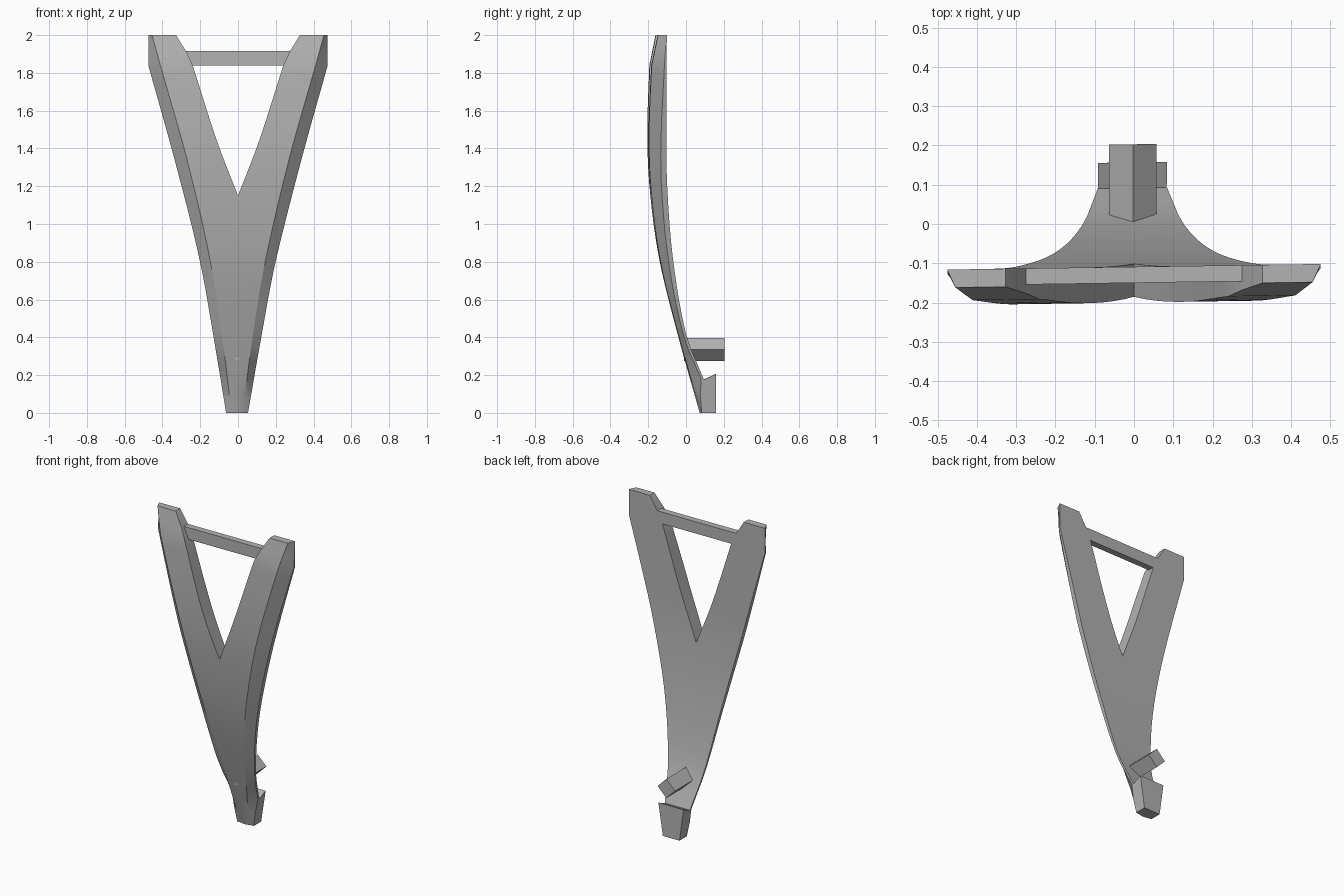
import bpy
import bmesh
import math
from mathutils import Vector

default_cube = bpy.data.objects.get("Cube")
if default_cube:
    bpy.data.objects.remove(default_cube, do_unlink=True)

grey = bpy.data.materials.new("plain_grey")
grey.use_nodes = True
colour = (0.45, 0.45, 0.45, 1)
grey.diffuse_color = colour
grey.node_tree.nodes["Principled BSDF"].inputs["Base Color"].default_value = colour

# Profiles along the height: (z, value)
OUTER = [(0, .058), (.4, .126), (.8, .2), (1.33, .333), (1.84, .475), (2, .475)]
RIDGE = [(0, .03), (.4, .08), (.8, .145), (1.33, .267), (1.84, .411), (2, .455)]
INNER = [(1.15, 0), (1.43, .108), (1.84, .24), (1.915, .275), (2, .328)]
BACK = [(0, .155), (.18, .092), (.4, .003), (.8, -.07), (1.2, -.104), (1.5, -.109), (2, -.109)]
FRONT = [(0, .073), (.4, -.04), (.8, -.138), (1.2, -.19), (1.5, -.2), (1.84, -.188), (2, -.155)]
WALL = [(0, .012), (.4, .015), (.8, .025), (1.4, .03), (1.84, .012), (2, .002)]
CROTCH, SHOULDER, TOP = 1.15, 1.84, 2.0


def curve(points, z):
    """Smooth value through the points, straight above the shoulder."""
    z = min(max(z, points[0][0]), points[-1][0])
    i = max(k for k in range(len(points) - 1) if points[k][0] <= z)

    def slope(k):
        a, b = points[max(k - 1, 0)], points[min(k + 1, len(points) - 1)]
        if points[k][0] >= SHOULDER:
            b = points[k]
        return (b[1] - a[1]) / (b[0] - a[0])

    (z0, v0), (z1, v1) = points[i], points[i + 1]
    h = z1 - z0
    t = (z - z0) / h
    if z0 >= SHOULDER:
        return v0 + (v1 - v0) * t
    return ((1 + 2 * t) * (1 - t) ** 2 * v0 + t * (1 - t) ** 2 * h * slope(i)
            + t * t * (3 - 2 * t) * v1 + t * t * (t - 1) * h * slope(i + 1))


def settle(co):
    """Slight twist and lean shared by all parts."""
    return Vector((co[0] - .005 * max(0, 1 - co[2]), co[1] + .015 * co[0], co[2]))


def finish(bm, name, angle=None):
    for v in bm.verts:
        v.co = settle(v.co)
    bmesh.ops.recalc_face_normals(bm, faces=bm.faces)
    mesh = bpy.data.meshes.new(name)
    bm.to_mesh(mesh)
    bm.free()
    mesh.materials.append(grey)
    obj = bpy.data.objects.new(name, mesh)
    bpy.context.collection.objects.link(obj)
    if angle:
        bpy.ops.object.select_all(action="DESELECT")
        obj.select_set(True)
        bpy.context.view_layer.objects.active = obj
        bpy.ops.object.shade_smooth_by_angle(angle=math.radians(angle))
    return obj


def prism(name, outline, axis, start, end):
    """Extrude a closed outline along the x or y axis."""
    bm = bmesh.new()
    rings = []
    for d in (start, end):
        rings.append([bm.verts.new((d, a, b) if axis == "x" else (a, d, b)) for a, b in outline])
    for ring in rings:
        bm.faces.new(ring)
    for i in range(len(outline)):
        j = (i + 1) % len(outline)
        bm.faces.new((rings[0][i], rings[0][j], rings[1][j], rings[1][i]))
    return finish(bm, name)


def section(z):
    """Half cross-section: outer back, outer wall, ridge, inner front, inner back."""
    front, outer = curve(FRONT, z), curve(OUTER, z)
    # the blade is thin at the foot, where the heel block takes over
    back = curve(BACK, z) if z >= .18 else front + .016 + .26 * z
    inner = curve(INNER, z)
    ridge_y = front + .006 * max(0, 1 - z)
    wall_y = max(back - curve(WALL, z), ridge_y + .004)
    return [(outer, back, z), (outer, wall_y, z), (curve(RIDGE, z), ridge_y, z),
            (inner, front, z), (inner, back, z)]


# Forked curved blade, both halves from the same rows
levels = [0, .09, .18]
levels += [.18 + (CROTCH - .18) * i / 12 for i in range(1, 13)]
levels += [CROTCH + (SHOULDER - CROTCH) * i / 10 for i in range(1, 11)]
levels += [1.915, TOP]
bm = bmesh.new()
for side in (1, -1):
    rows = [[bm.verts.new((x * side, y, z)) for x, y, z in section(level)] for level in levels]
    for low, high, z in zip(rows, rows[1:], levels):
        for i in range(5):
            if i == 3 and z < CROTCH - .001:
                continue
            j = (i + 1) % 5
            bm.faces.new((low[i], low[j], high[j], high[i]))
    bm.faces.new(rows[0])
    bm.faces.new(rows[-1])
bmesh.ops.remove_doubles(bm, verts=bm.verts, dist=.0005)
finish(bm, "forked_blade", 24)

# Crossbar between the fork tips
prism("crossbar", [(-.15, 1.84), (-.109, 1.84), (-.109, 1.915), (-.15, 1.915)], "x", -.275, .275)

# Square peg standing on its corner
r = .061
prism("rear_peg", [(0, .335 - r), (r, .335), (0, .335 + r), (-r, .335)], "y", -.01, .203)

# Tapered heel block behind the foot
bm = bmesh.new()
block = bmesh.ops.create_cube(bm, size=1)["verts"]
for v in block:
    upper, rear, side = v.co.z > 0, v.co.y > 0, math.copysign(1, v.co.x)
    z = (.205 if rear else .175) if upper else 0
    v.co = (side * curve(OUTER, z if not rear else min(z, .18)), .157 if rear else (.09 if upper else .082), z)
finish(bm, "heel_block")
